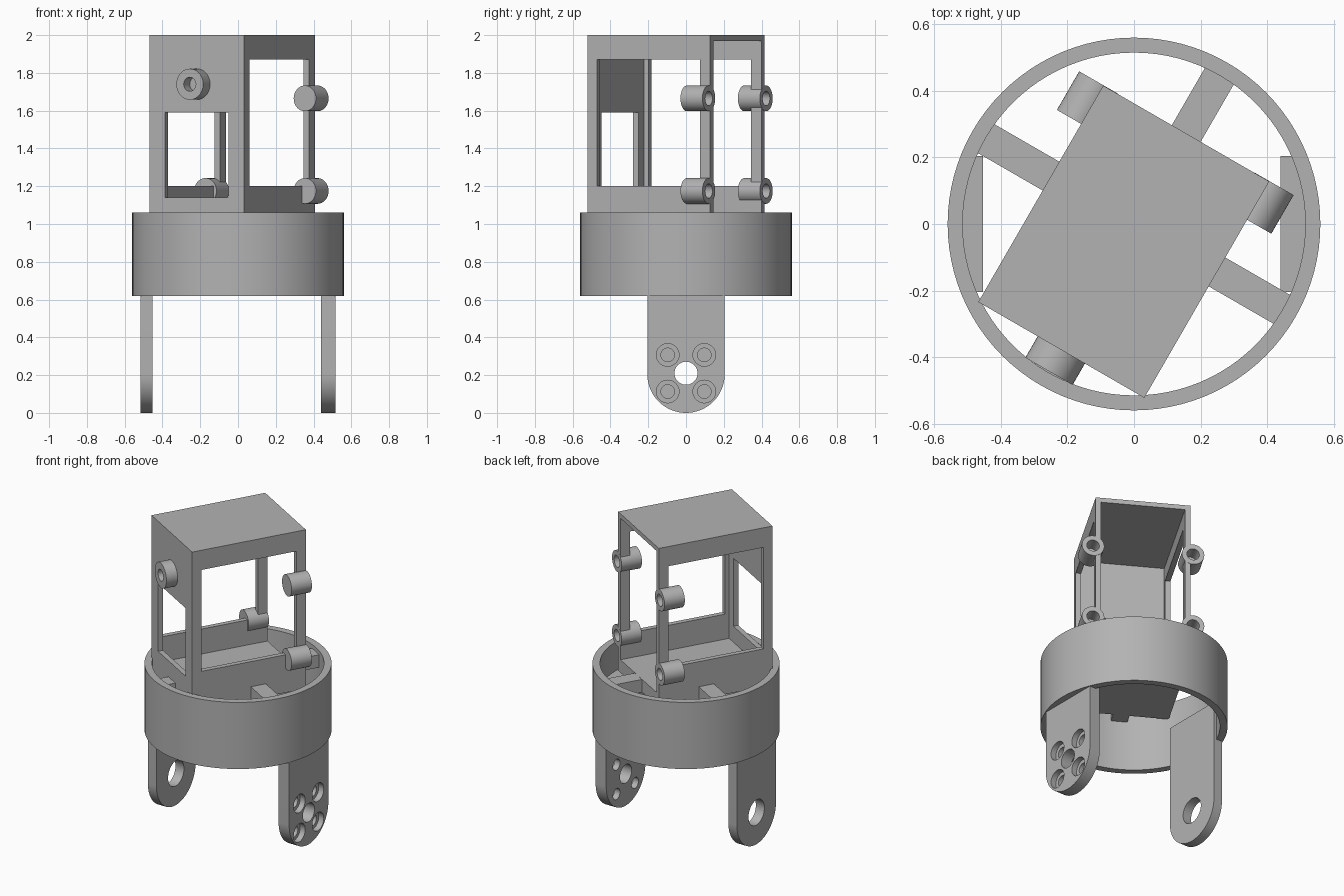
import bpy, bmesh, math
from mathutils import Matrix, Vector

cube = bpy.data.objects.get("Cube")
if cube:
    bpy.data.objects.remove(cube, do_unlink=True)

GREY = (0.45, 0.45, 0.45, 1)
mat = bpy.data.materials.new("plain grey")
mat.use_nodes = True
mat.diffuse_color = GREY
mat.node_tree.nodes["Principled BSDF"].inputs["Base Color"].default_value = GREY

TURN = Matrix.Rotation(math.radians(-30), 4, 'Z')   # the housing is turned in the ring
AXES = {'X': Matrix.Rotation(math.pi / 2, 4, 'Y'),
        'Y': Matrix.Rotation(math.pi / 2, 4, 'X'),
        'Z': Matrix.Identity(4)}


def make(name, bm):
    bmesh.ops.recalc_face_normals(bm, faces=bm.faces)
    me = bpy.data.meshes.new(name)
    bm.to_mesh(me)
    bm.free()
    me.materials.append(mat)
    ob = bpy.data.objects.new(name, me)
    bpy.context.collection.objects.link(ob)
    return ob


def box(name, x, y, z):
    bm = bmesh.new()
    bmesh.ops.create_cube(bm, size=1)
    for v in bm.verts:
        v.co = Vector([(lo + hi) / 2 + c * (hi - lo) for c, (lo, hi) in zip(v.co, (x, y, z))])
    return make(name, bm)


def rod(name, axis, centre, radius, length, segments=40):
    bm = bmesh.new()
    bmesh.ops.create_cone(bm, cap_ends=True, segments=segments, radius1=radius, radius2=radius,
                          depth=length, matrix=Matrix.Translation(centre) @ AXES[axis])
    return make(name, bm)


def cut(ob, *cutters):
    for c in cutters:
        c.hide_render = True
        m = ob.modifiers.new("cut", 'BOOLEAN')
        m.operation, m.solver, m.object = 'DIFFERENCE', 'EXACT', c
        bpy.context.view_layer.objects.active = ob
        bpy.ops.object.modifier_apply(modifier=m.name)
        bpy.data.objects.remove(c, do_unlink=True)
    return ob


def smooth(ob):
    bpy.ops.object.select_all(action='DESELECT')
    ob.select_set(True)
    bpy.context.view_layer.objects.active = ob
    bpy.ops.object.shade_smooth_by_angle(angle=math.radians(30))


def turn(ob):
    ob.matrix_world = TURN @ ob.matrix_world


# Outer ring
ring = rod("ring", 'Z', (0, 0, 0.84), 0.56, 0.44, 96)
cut(ring, rod("ring_bore", 'Z', (0, 0, 0.84), 0.515, 1, 96))
smooth(ring)

# Legs: plates with a rounded foot
def leg(name, x0, x1, pivot):
    bm = bmesh.new()
    r, n = 0.205, 32
    outline = [(-r, 0.87)] + [(-r * math.cos(math.pi * i / n), r - r * math.sin(math.pi * i / n))
                              for i in range(n + 1)] + [(r, 0.87)]
    face = bm.faces.new([bm.verts.new((x0, y, z)) for y, z in outline])
    out = bmesh.ops.extrude_face_region(bm, geom=[face])
    moved = [g for g in out["geom"] if isinstance(g, bmesh.types.BMVert)]
    bmesh.ops.translate(bm, verts=moved, vec=(x1 - x0, 0, 0))
    return cut(make(name, bm), rod("pivot", 'X', (x0, 0, 0.21), pivot, 0.4))


right_leg = leg("right_leg", -0.515, -0.453, 0.083)
left_leg = leg("left_leg", 0.44, 0.517, 0.061)
for y in (-0.097, 0.097):
    for z in (0.113, 0.307):
        cut(left_leg, rod("screw_hole", 'X', (0.48, y, z), 0.036, 0.4, 32),
            rod("counterbore", 'X', (0.53, y, z), 0.06, 0.1, 32))
smooth(right_leg)
smooth(left_leg)

# Housing: hollow box, open at the back, with side and front windows
W, FRONT, BACK, T = 0.288, -0.437, 0.314, 0.033
housing = box("housing", (-W, W), (FRONT, BACK), (0.95, 2))
cut(housing,
    box("cavity", (T - W, W - T), (FRONT + T, 1), (1.035, 1.97)),
    box("side_windows", (-1, 1), (FRONT + 0.06, BACK - 0.063), (1.2, 1.87)),
    box("front_window", (-0.195, 0.195), (-1, 0), (1.14, 1.59)))

# Screw bosses on the rear posts, each with a blind hole
for side, label in ((1, "left"), (-1, "right")):
    for z, level in ((1.175, "lower"), (1.665, "upper")):
        u = side * 0.304
        hole = (u, BACK, z)
        boss = rod(f"{label}_{level}_boss", 'Y', (u, 0.248, z), 0.068, 0.134)
        cut(boss, rod("hole", 'Y', hole, 0.038, 0.2))
        cut(housing, rod("hole", 'Y', hole, 0.038, 0.2))
        smooth(boss)
        turn(boss)

# Front boss
front_boss = rod("front_boss", 'Y', (0, FRONT - 0.034, 1.74), 0.082, 0.08)
cut(front_boss, rod("hole", 'Y', (0, FRONT - 0.08, 1.74), 0.037, 0.14))
smooth(front_boss)
turn(front_boss)
turn(housing)

# Spokes joining the housing to the ring
for name, angle, start in (("left", 0, W), ("back", 90, BACK), ("right", 180, W), ("front", 270, -FRONT)):
    spoke = box(name + "_spoke", (start - 0.015, 0.535), (-0.05, 0.05), (0.95, 1.034))
    spoke.matrix_world = TURN @ Matrix.Rotation(math.radians(angle), 4, 'Z')
